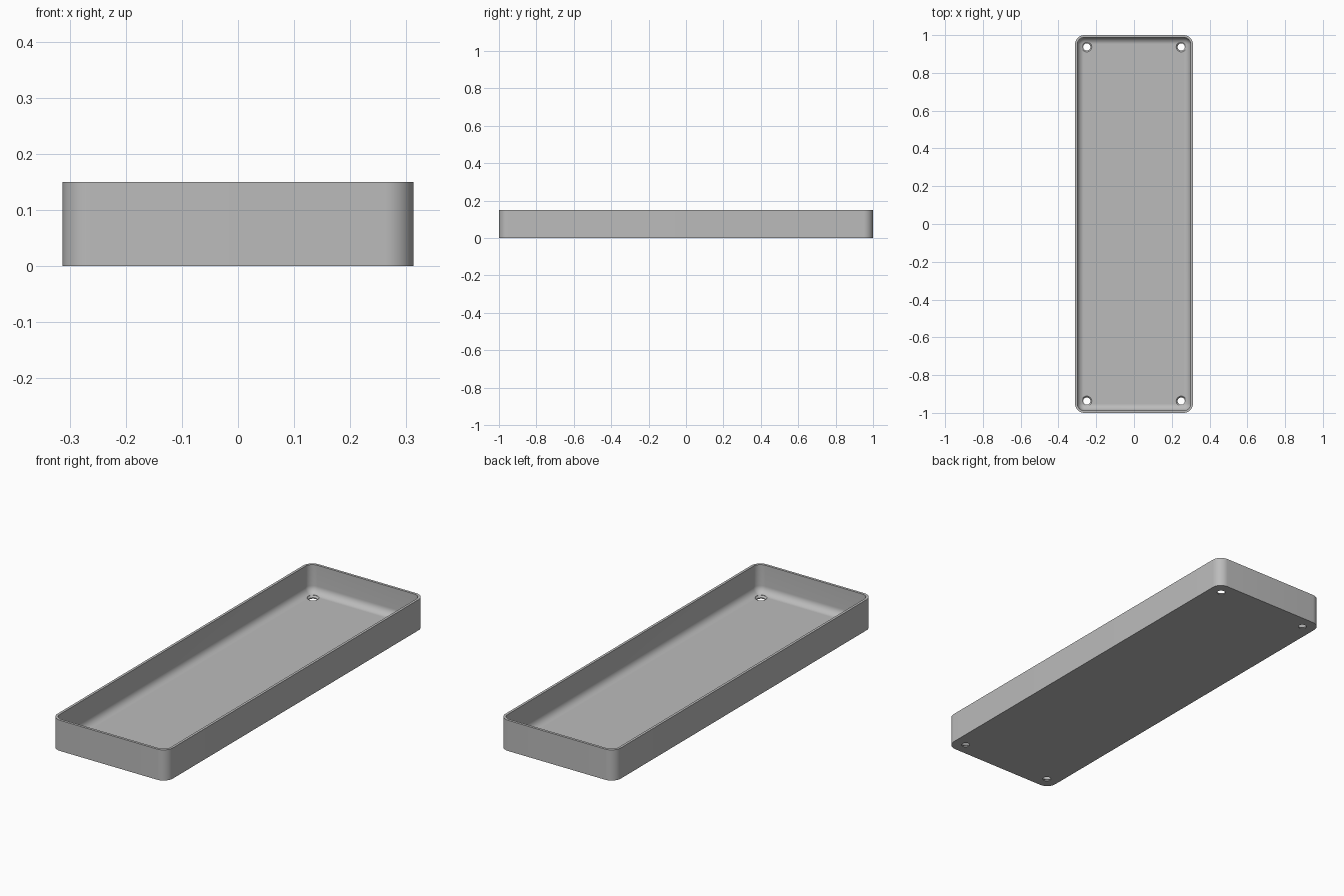
import bpy, bmesh
from math import sin, cos, pi

if "Cube" in bpy.data.objects:
    bpy.data.objects.remove(bpy.data.objects["Cube"], do_unlink=True)

HALF_X, HALF_Y, HEIGHT = 0.3125, 1.0, 0.15
CORNER, WALL, FLOOR, FILLET = 0.05, 0.0125, 0.0125, 0.035
CORNER_STEPS, FILLET_STEPS = 12, 10

grey = bpy.data.materials.new("plain grey")
grey.use_nodes = True
colour = (0.5, 0.5, 0.5, 1)
grey.diffuse_color = colour
grey.node_tree.nodes["Principled BSDF"].inputs["Base Color"].default_value = colour


def make_object(name, bm):
    bmesh.ops.recalc_face_normals(bm, faces=bm.faces)
    mesh = bpy.data.meshes.new(name)
    bm.to_mesh(mesh)
    bm.free()
    mesh.materials.append(grey)
    obj = bpy.data.objects.new(name, mesh)
    bpy.context.collection.objects.link(obj)
    return obj


def loft(bm, rings):
    """Skin a stack of closed rings and cap both ends."""
    rings = [[bm.verts.new(p) for p in ring] for ring in rings]
    for a, b in zip(rings, rings[1:]):
        for i in range(len(a)):
            j = (i + 1) % len(a)
            bm.faces.new((a[i], a[j], b[j], b[i]))
    bm.faces.new(rings[0])
    bm.faces.new(rings[-1])


def rounded_ring(inset, z):
    """Rounded rectangle, inset from the outer wall."""
    r = CORNER - inset
    points = []
    for quarter, (sx, sy) in enumerate([(1, 1), (-1, 1), (-1, -1), (1, -1)]):
        for k in range(CORNER_STEPS + 1):
            a = (quarter + k / CORNER_STEPS) * pi / 2
            points.append((sx * (HALF_X - CORNER) + r * cos(a),
                           sy * (HALF_Y - CORNER) + r * sin(a), z))
    return points


def circle(x, y, r, z, n=32):
    return [(x + r * cos(2 * pi * i / n), y + r * sin(2 * pi * i / n), z)
            for i in range(n)]


# Tray: outer wall, rim, inner wall and a rounded inner floor edge
rings = [rounded_ring(0, 0), rounded_ring(0, HEIGHT), rounded_ring(WALL, HEIGHT)]
for k in range(FILLET_STEPS + 1):
    a = k / FILLET_STEPS * pi / 2
    rings.append(rounded_ring(WALL + FILLET * (1 - cos(a)),
                              FLOOR + FILLET * (1 - sin(a))))
bm = bmesh.new()
loft(bm, rings)
tray = make_object("tray", bm)

# Countersunk screw hole cutters, one near each corner
bm = bmesh.new()
for x in (-0.25, 0.25):
    for y in (-0.9375, 0.9375):
        loft(bm, [circle(x, y, r, z) for r, z in
                  ((0.019, -0.02), (0.019, 0.005), (0.0265, FLOOR), (0.0265, 0.04))])
cutter = make_object("screw_hole_cutter", bm)
cutter.hide_render = True
cutter.hide_set(True)

holes = tray.modifiers.new("screw holes", 'BOOLEAN')
holes.operation = 'DIFFERENCE'
holes.solver = 'EXACT'
holes.object = cutter

# Apply the cut, drop the cutter and smooth the rounded parts
bpy.context.view_layer.objects.active = tray
tray.select_set(True)
bpy.ops.object.modifier_apply(modifier=holes.name)
bpy.data.objects.remove(cutter, do_unlink=True)
bpy.ops.object.shade_smooth_by_angle()
